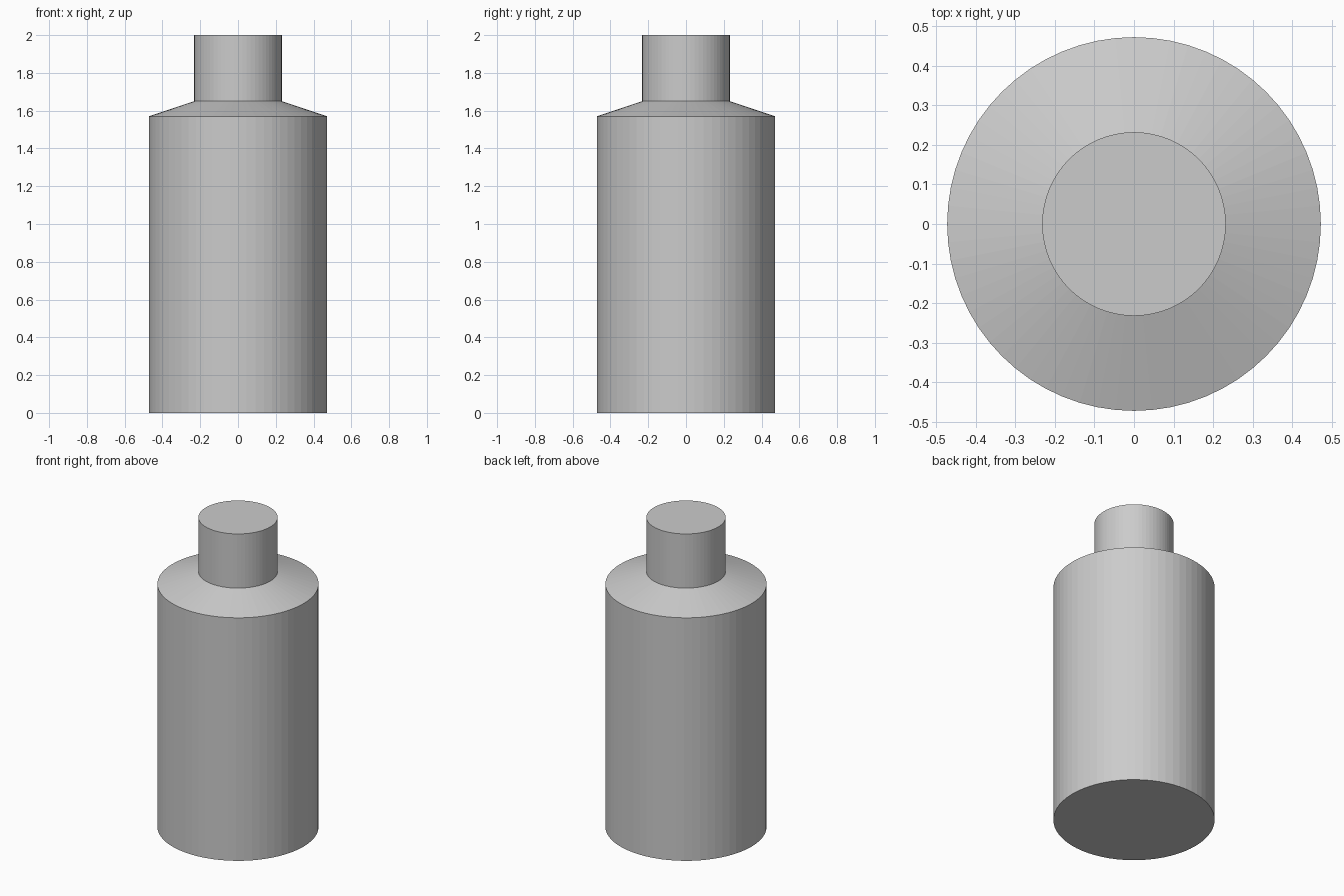
import bpy
import bmesh
import math

cube = bpy.data.objects.get("Cube")
if cube:
    bpy.data.objects.remove(cube, do_unlink=True)

SIDES = 64
BODY_R, NECK_R = 0.472, 0.232
SHOULDER_Z, NECK_Z, TOP_Z = 1.57, 1.65, 2.0

# Single plain grey
grey = bpy.data.materials.new("plain grey")
grey.use_nodes = True
colour = (0.6, 0.6, 0.6, 1)
grey.diffuse_color = colour
grey.node_tree.nodes["Principled BSDF"].inputs["Base Color"].default_value = colour


def turned_solid(name, profile):
    """Revolve (radius, height) points around z and cap both ends."""
    bm = bmesh.new()
    rings = []
    for radius, height in profile:
        angles = [math.tau * i / SIDES for i in range(SIDES)]
        rings.append([bm.verts.new((radius * math.cos(a), radius * math.sin(a), height))
                      for a in angles])
    for low, high in zip(rings, rings[1:]):
        for i in range(SIDES):
            j = (i + 1) % SIDES
            bm.faces.new((low[i], low[j], high[j], high[i]))
    bm.faces.new(rings[0][::-1])
    bm.faces.new(rings[-1])
    mesh = bpy.data.meshes.new(name)
    bm.to_mesh(mesh)
    bm.free()
    mesh.materials.append(grey)
    obj = bpy.data.objects.new(name, mesh)
    bpy.context.collection.objects.link(obj)
    return obj


# Body, sloping shoulder and neck in one closed surface
turned_solid("bottle", [(BODY_R, 0), (BODY_R, SHOULDER_Z),
                        (NECK_R, NECK_Z), (NECK_R, TOP_Z)])
